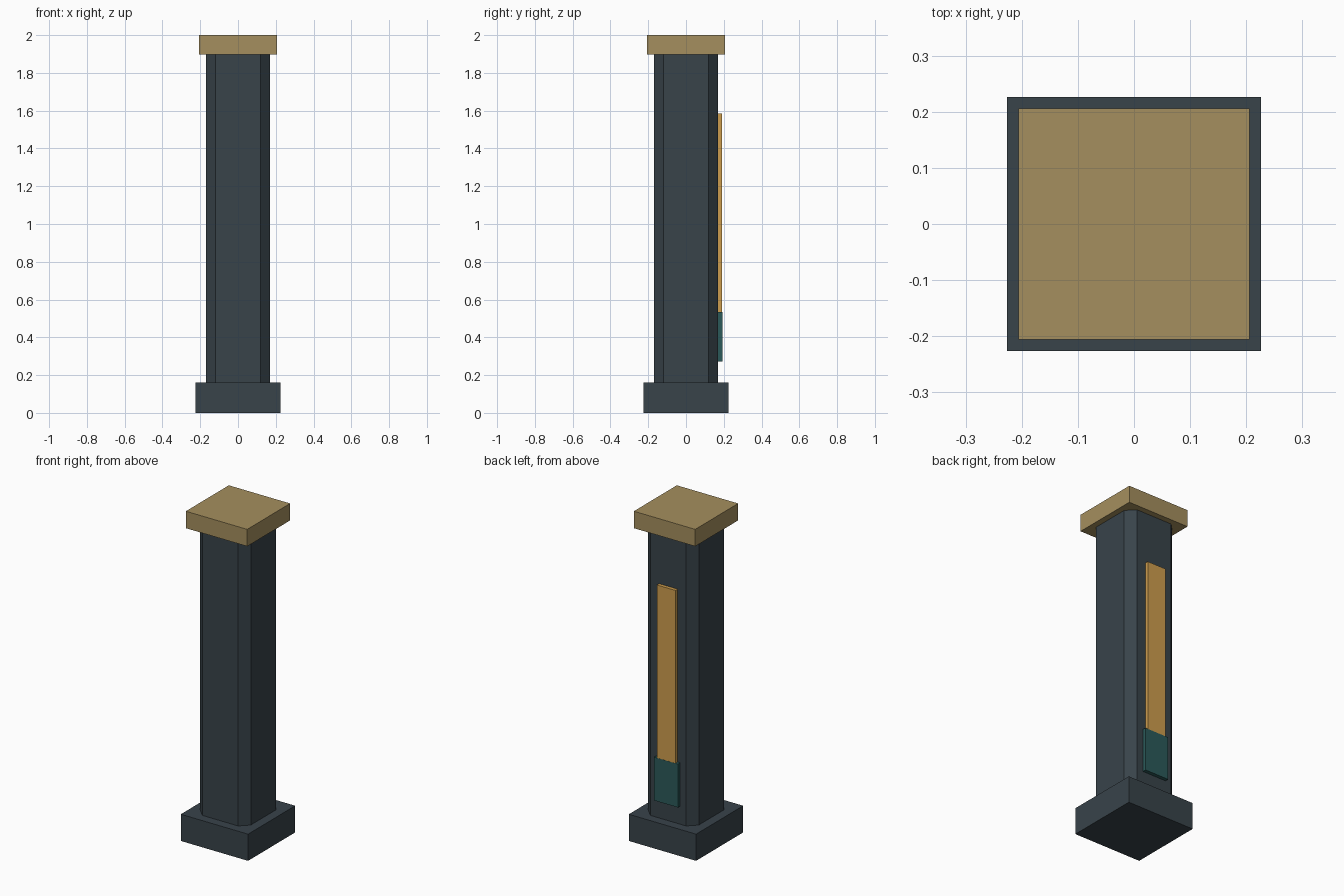
import bpy, bmesh

if "Cube" in bpy.data.objects:
    bpy.data.objects.remove(bpy.data.objects["Cube"])


def material(name, r, g, b):
    """Flat colour given as 0-255 display values, stored as linear."""
    def lin(c):
        c /= 255
        return c / 12.92 if c <= 0.04045 else ((c + 0.055) / 1.055) ** 2.4
    m = bpy.data.materials.new(name)
    m.diffuse_color = (lin(r), lin(g), lin(b), 1)
    m.use_nodes = True
    m.node_tree.nodes["Principled BSDF"].inputs["Base Color"].default_value = m.diffuse_color
    return m


slate = material("dark slate", 56, 67, 74)
tan = material("tan brass", 165, 143, 94)
amber = material("amber", 206, 158, 78)
teal = material("deep teal", 43, 90, 90)


def prism(name, outline, z0, z1, mat):
    """Extrude an xy outline from z0 up to z1."""
    bm = bmesh.new()
    face = bm.faces.new([bm.verts.new((x, y, z0)) for x, y in outline])
    top = bmesh.ops.extrude_face_region(bm, geom=[face])["geom"]
    for v in top:
        if isinstance(v, bmesh.types.BMVert):
            v.co.z = z1
    bmesh.ops.recalc_face_normals(bm, faces=bm.faces)
    mesh = bpy.data.meshes.new(name)
    bm.to_mesh(mesh)
    bm.free()
    mesh.materials.append(mat)
    obj = bpy.data.objects.new(name, mesh)
    bpy.context.collection.objects.link(obj)
    return obj


def rect(x, y0, y1):
    return [(-x, y0), (x, y0), (x, y1), (-x, y1)]


# Square plinth and overhanging cap
prism("plinth", rect(0.226, -0.226, 0.226), 0, 0.162, slate)
prism("cap", rect(0.206, -0.206, 0.206), 1.897, 2.0, tan)

# Square shaft with chamfered corners
h, c = 0.17, 0.12
prism("shaft", [(-c, -h), (c, -h), (h, -c), (h, c),
                (c, h), (-c, h), (-h, c), (-h, -c)], 0.162, 1.897, slate)

# Light strip and its lower holder on the back face
prism("light_strip", rect(0.062, h, 0.191), 0.535, 1.585, amber)
prism("strip_holder", rect(0.08, h, 0.192), 0.272, 0.535, teal)
